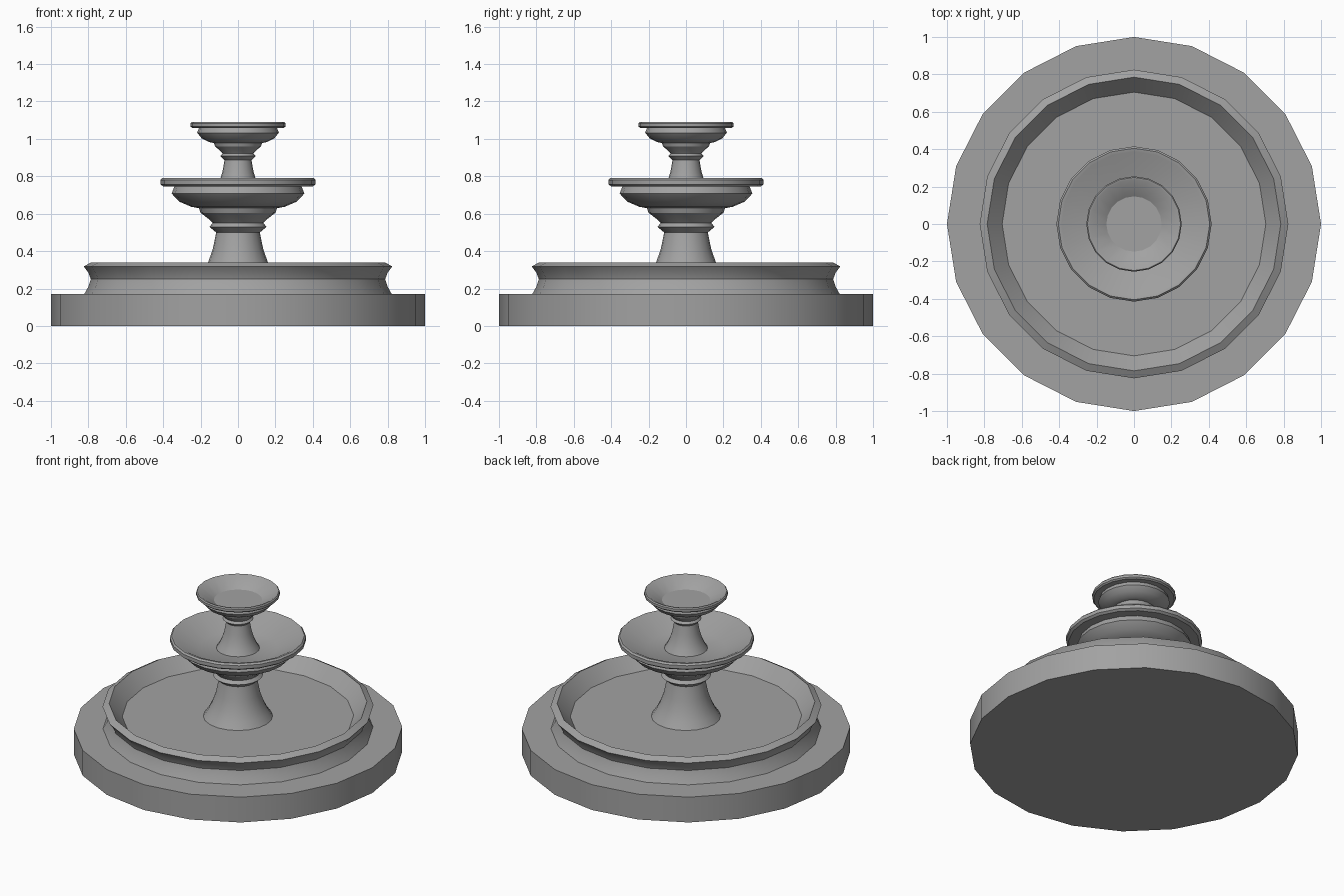
import bpy
import bmesh
import math

cube = bpy.data.objects.get("Cube")
if cube:
    bpy.data.objects.remove(cube)

SIDES = 20

stone = bpy.data.materials.new("grey_stone")
stone.use_nodes = True
colour = (0.36, 0.36, 0.36, 1)
stone.diffuse_color = colour
stone.node_tree.nodes["Principled BSDF"].inputs["Base Color"].default_value = colour


def lathe(name, profile):
    """Turn an (r, z) profile about z; the first and last rings are capped."""
    bm = bmesh.new()
    rings = []
    for r, z in profile:
        ring = []
        for i in range(SIDES):
            a = math.tau * i / SIDES
            ring.append(bm.verts.new((r * math.cos(a), r * math.sin(a), z)))
        rings.append(ring)
    for low, high in zip(rings, rings[1:]):
        for i in range(SIDES):
            j = (i + 1) % SIDES
            bm.faces.new((low[i], low[j], high[j], high[i]))
    bm.faces.new(rings[0][::-1])
    bm.faces.new(rings[-1])
    mesh = bpy.data.meshes.new(name)
    bm.to_mesh(mesh)
    bm.free()
    mesh.materials.append(stone)
    obj = bpy.data.objects.new(name, mesh)
    bpy.context.collection.objects.link(obj)
    bpy.ops.object.select_all(action="DESELECT")
    obj.select_set(True)
    bpy.context.view_layer.objects.active = obj
    bpy.ops.object.shade_smooth_by_angle(angle=math.radians(30))
    return obj


# Ground plinth
lathe("plinth", [(1, 0), (1, 0.17)])

# Wide basin with a waisted wall and a sunken floor
lathe("basin", [(0.825, 0.165), (0.8, 0.21), (0.787, 0.25), (0.8, 0.285),
                (0.825, 0.318), (0.785, 0.34), (0.705, 0.25)])

# Tier shapes: flared stem with stepped collar, and bowl with a rounded rim
stem = [(0.215, 0.245), (0.185, 0.29), (0.16, 0.34), (0.135, 0.41),
        (0.117, 0.5), (0.153, 0.53), (0.135, 0.55), (0.155, 0.57),
        (0.2, 0.605), (0.21, 0.632)]
bowl = [(0.21, 0.63), (0.25, 0.637), (0.315, 0.665), (0.355, 0.708),
        (0.34, 0.745), (0.4, 0.746), (0.415, 0.757), (0.415, 0.78),
        (0.405, 0.79), (0.387, 0.787), (0.24, 0.705)]


def tier(prefix, top, width, height):
    """Place one stem and bowl, scaled about the bowl's rim."""
    for part, shape in (("stem", stem), ("bowl", bowl)):
        lathe(f"{prefix}_{part}",
              [(r * width, top + (z - 0.79) * height) for r, z in shape])


tier("middle", 0.79, 1, 1)
tier("top", 1.09, 0.615, 0.7)
